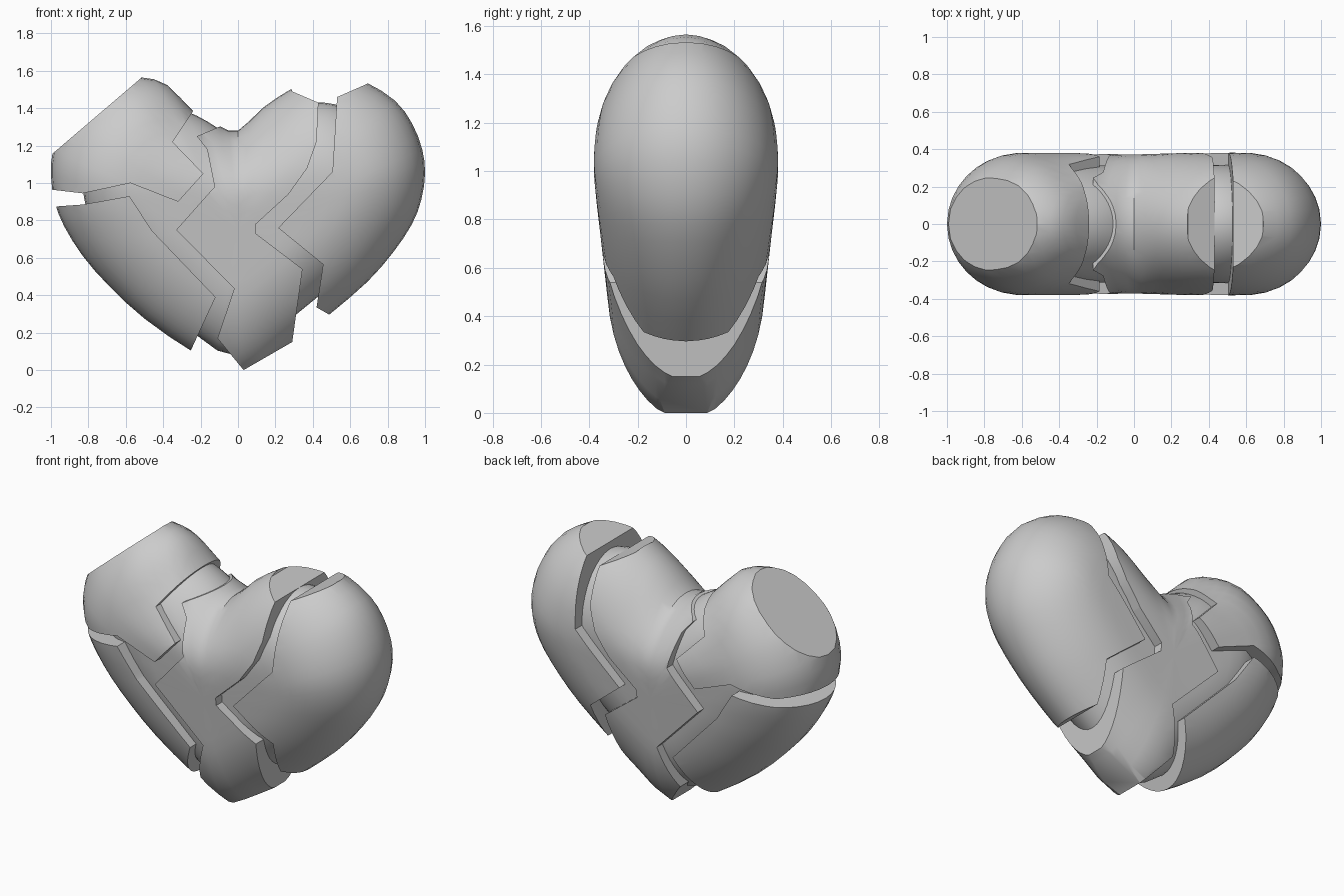
import bpy, bmesh, math
from mathutils import Vector

if "Cube" in bpy.data.objects:
    bpy.data.objects.remove(bpy.data.objects["Cube"])

# Heart silhouette in (x, z), clockwise from the notch
OUTLINE = [(0, 1.28), (.13, 1.40), (.28, 1.50), (.41, 1.555), (.55, 1.57), (.69, 1.535),
           (.84, 1.44), (.93, 1.32), (.985, 1.18), (1.0, 1.05), (.98, .91), (.93, .78),
           (.83, .63), (.69, .47), (.48, .29), (.25, .11), (.02, -.03), (-.23, .09),
           (-.5, .275), (-.69, .45), (-.83, .61), (-.93, .77), (-.98, .90), (-1.0, 1.04),
           (-.99, 1.17), (-.93, 1.33), (-.83, 1.45), (-.68, 1.55), (-.52, 1.565),
           (-.38, 1.525), (-.24, 1.385), (-.10, 1.305)]
CENTRE = Vector((0, .75))
RINGS = 14

# Core silhouette: shrunk heart, fuller at the notch and the tip
CORE = [tuple(CENTRE + (Vector(p) - CENTRE) * .83) for p in OUTLINE]
CORE[0], CORE[31], CORE[30], CORE[29] = (0, 1.22), (-.11, 1.295), (-.22, 1.36), (-.34, 1.405)
CORE[16], CORE[17] = (-.02, .08), (-.2, .17)

# Outlines of the broken pieces in (x, z)
PIECES = {
    "centre_piece": [(-.09, 1.305), (-.22, 1.25), (-.165, 1.18), (-.125, .98), (-.33, .75),
                     (-.02, .435), (-.11, .17), (.03, 0), (.29, .15), (.345, .54),
                     (.095, .73), (.095, .78), (.27, .94), (.37, 1.08), (.42, 1.22), (.43, 1.43),
                     (.29, 1.49), (.2, 1.7), (-.06, 1.6)],
    "right_piece": [(.53, 1.46), (.525, 1.38), (.505, 1.06), (.215, .76), (.455, .565),
                    (.42, .335), (.485, .298), (.6, .15), (1.3, .5), (1.3, 1.7), (.8, 1.75),
                    (.69, 1.53)],
    "upper_left_piece": [(-.24, 1.385), (-.35, 1.22), (-.185, 1.05), (-.32, .90), (-.575, 1.0),
                         (-.83, .945), (-1.0, .965), (-1.2, 1.0), (-1.2, 1.15), (-1.0, 1.15),
                         (-.52, 1.56), (-.4, 1.8), (-.1, 1.6)],
    "lower_left_piece": [(-.97, .875), (-.83, .885), (-.58, .93), (-.46, .745), (-.12, .39),
                         (-.25, .11), (-.35, -.1), (-1.3, .3), (-1.3, .86)],
}


def smooth_loop(pts):
    """Double the points of a closed loop with midpoint interpolation."""
    p = [Vector(q) for q in pts]
    out = []
    for i in range(len(p)):
        a, b, c, d = p[i - 1], p[i], p[(i + 1) % len(p)], p[(i + 2) % len(p)]
        out += [b, (b + c) * .5625 - (a + d) * .0625]
    return out


def edge_distance(q, loop):
    best = 9
    for i, b in enumerate(loop):
        a = loop[i - 1]
        ab = b - a
        t = max(0, min(1, (q - a).dot(ab) / ab.length_squared))
        best = min(best, (q - a - ab * t).length)
    return best


def to_object(name, bm):
    bmesh.ops.recalc_face_normals(bm, faces=bm.faces[:])
    me = bpy.data.meshes.new(name)
    bm.to_mesh(me)
    bm.free()
    ob = bpy.data.objects.new(name, me)
    bpy.context.collection.objects.link(ob)
    return ob


def puffy_heart(name, outline, thick=1.0):
    """Inflated heart: round profile at the rim, thinning towards the tip."""
    loop = smooth_loop(outline)
    n = len(loop)
    bm = bmesh.new()

    def place(q, y):
        return bm.verts.new((q.x, y, q.y))

    def depth(q):
        d = min(edge_distance(q, loop) / (.40 * thick), 1)
        full = .39 - .12 * math.sqrt((1.03 - q.y) ** 2 + .004)
        return thick * full * math.sqrt(1 - (1 - d) ** 2)

    rim = [place(q, 0) for q in loop]
    grid = [[CENTRE + (q - CENTRE) * (1 - (k / RINGS) ** 1.8) for q in loop]
            for k in range(1, RINGS)]
    depths = []
    for ring in grid:
        ys = [depth(q) for q in ring]
        for _ in range(2):      # soften the ridge lines
            ys = [(ys[i - 1] + 2 * ys[i] + ys[(i + 1) % n]) / 4 for i in range(n)]
        depths.append(ys)
    for side in (-1, 1):
        prev = rim
        for ring, ys in zip(grid, depths):
            cur = [place(q, side * y) for q, y in zip(ring, ys)]
            for i in range(n):
                bm.faces.new((prev[i - 1], prev[i], cur[i], cur[i - 1]))
            prev = cur
        mid = place(CENTRE, side * depth(CENTRE))
        for i in range(n):
            bm.faces.new((prev[i - 1], prev[i], mid))
    return to_object(name, bm)


def prism(name, pts):
    bm = bmesh.new()
    face = bm.faces.new([bm.verts.new((x, -1, z)) for x, z in pts])
    ext = bmesh.ops.extrude_face_region(bm, geom=[face])
    bmesh.ops.translate(bm, vec=(0, 2, 0),
                        verts=[v for v in ext["geom"] if isinstance(v, bmesh.types.BMVert)])
    return to_object(name, bm)


def shade(ob):
    bpy.ops.object.select_all(action='DESELECT')
    ob.select_set(True)
    bpy.context.view_layer.objects.active = ob
    bpy.ops.object.shade_smooth_by_angle(angle=math.radians(32))


# Inner core seen through the cracks
shade(puffy_heart("inner_core", CORE, .83))

# Outer pieces cut from the full heart
for name, pts in PIECES.items():
    piece = puffy_heart(name, OUTLINE)
    cutter = prism("cutter", pts)
    cutter.hide_render = True
    mod = piece.modifiers.new("cut", 'BOOLEAN')
    mod.operation, mod.solver, mod.object = 'INTERSECT', 'EXACT', cutter
    bpy.context.view_layer.objects.active = piece
    bpy.ops.object.modifier_apply(modifier=mod.name)
    bpy.data.objects.remove(cutter)
    shade(piece)
